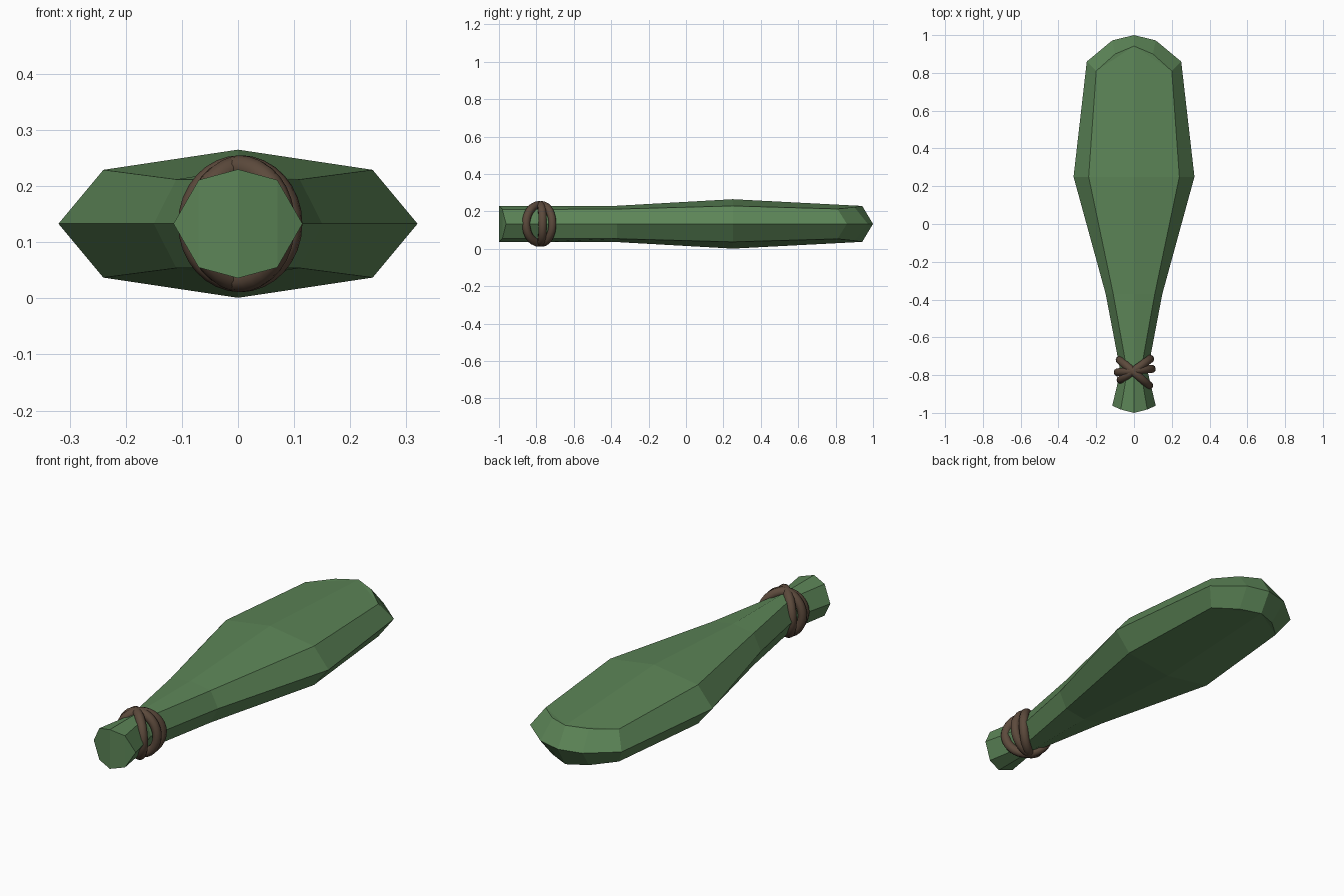
import bpy, bmesh, math
from mathutils import Vector

if "Cube" in bpy.data.objects:
    bpy.data.objects.remove(bpy.data.objects["Cube"])

MID = 0.133  # height of the widest edge


def material(name, rgb):
    m = bpy.data.materials.new(name)
    m.diffuse_color = (*rgb, 1)
    m.use_nodes = True
    m.node_tree.nodes["Principled BSDF"].inputs["Base Color"].default_value = m.diffuse_color
    return m


green = material("green", (0.107, 0.233, 0.095))
brown = material("rope brown", (0.107, 0.068, 0.045))

# Club sections: (outer x, y), (bevel x, y, z offset), (ridge y, z offset)
sections = [
    ((0.115, -0.962), (0.07, -0.982, 0.078), (-1.0, 0.097)),
    ((0.072, -0.78), (0.036, -0.78, 0.078), (-0.78, 0.097)),
    ((0.15, -0.37), (0.11, -0.37, 0.079), (-0.37, 0.097)),
    ((0.32, 0.25), (0.24, 0.25, 0.096), (0.25, 0.132)),
    ((0.25, 0.86), (0.20, 0.81, 0.080), (0.942, 0.096)),
]

bm = bmesh.new()


def vert(x, y, dz):
    return bm.verts.new((x, y, MID + dz))


# Eight-sided rings along the club
rings = []
for (ox, oy), (bx, by, bz), (ry, rz) in sections:
    rings.append([vert(ox, oy, 0), vert(bx, by, bz), vert(0, ry, rz), vert(-bx, by, bz),
                  vert(-ox, oy, 0), vert(-bx, by, -bz), vert(0, ry, -rz), vert(bx, by, -bz)])
for a, b in zip(rings, rings[1:]):
    for i in range(8):
        j = (i + 1) % 8
        bm.faces.new((a[i], a[j], b[j], b[i]))

# Handle end: vertical strips bowed outwards
p = rings[0]
for ids in ((0, 1, 7), (1, 2, 6, 7), (2, 3, 5, 6), (3, 4, 5)):
    bm.faces.new([p[i] for i in ids])

# Rounded blade tip: an edge line with bevelled faces above and below
e = rings[-1]
tip = vert(0, 1.0, 0)
edge = {s: vert(s * 0.115, 0.972, 0) for s in (1, -1)}
for s, outer in ((1, e[0]), (-1, e[4])):
    for up in (1, -1):
        bevel = {(1, 1): e[1], (-1, 1): e[3], (-1, -1): e[5], (1, -1): e[7]}[s, up]
        ridge = e[2] if up == 1 else e[6]
        mid = vert(s * 0.10, 0.90, up * 0.09)
        bm.faces.new((outer, edge[s], mid, bevel))
        bm.faces.new((edge[s], tip, ridge, mid))
        bm.faces.new((bevel, mid, ridge))

bmesh.ops.recalc_face_normals(bm, faces=bm.faces)
mesh = bpy.data.meshes.new("club")
bm.to_mesh(mesh)
bm.free()
club = bpy.data.objects.new("club", mesh)
bpy.context.collection.objects.link(club)
mesh.materials.append(green)


# Rope loops: rings crossing over the grip
def rope_loop(name, left, right):
    a, b = Vector(left), Vector(right)
    centre, half = (a + b) / 2, (b - a) / 2
    bpy.ops.mesh.primitive_torus_add(
        major_segments=32, minor_segments=10, major_radius=0.1, minor_radius=0.022,
        location=(centre.x, centre.y, MID),
        rotation=(math.pi / 2, 0, math.atan2(half.y, half.x)))
    loop = bpy.context.object
    loop.name = name
    loop.scale.x = (half.length + 0.022) / 0.122
    loop.data.materials.append(brown)
    bpy.ops.object.shade_smooth_by_angle(angle=math.radians(60))


rope_loop("rope_loop_falling", (-0.075, -0.72), (0.08, -0.855))
rope_loop("rope_loop_rising", (-0.07, -0.825), (0.085, -0.715))
rope_loop("rope_loop_straight", (-0.085, -0.785), (0.093, -0.767))
